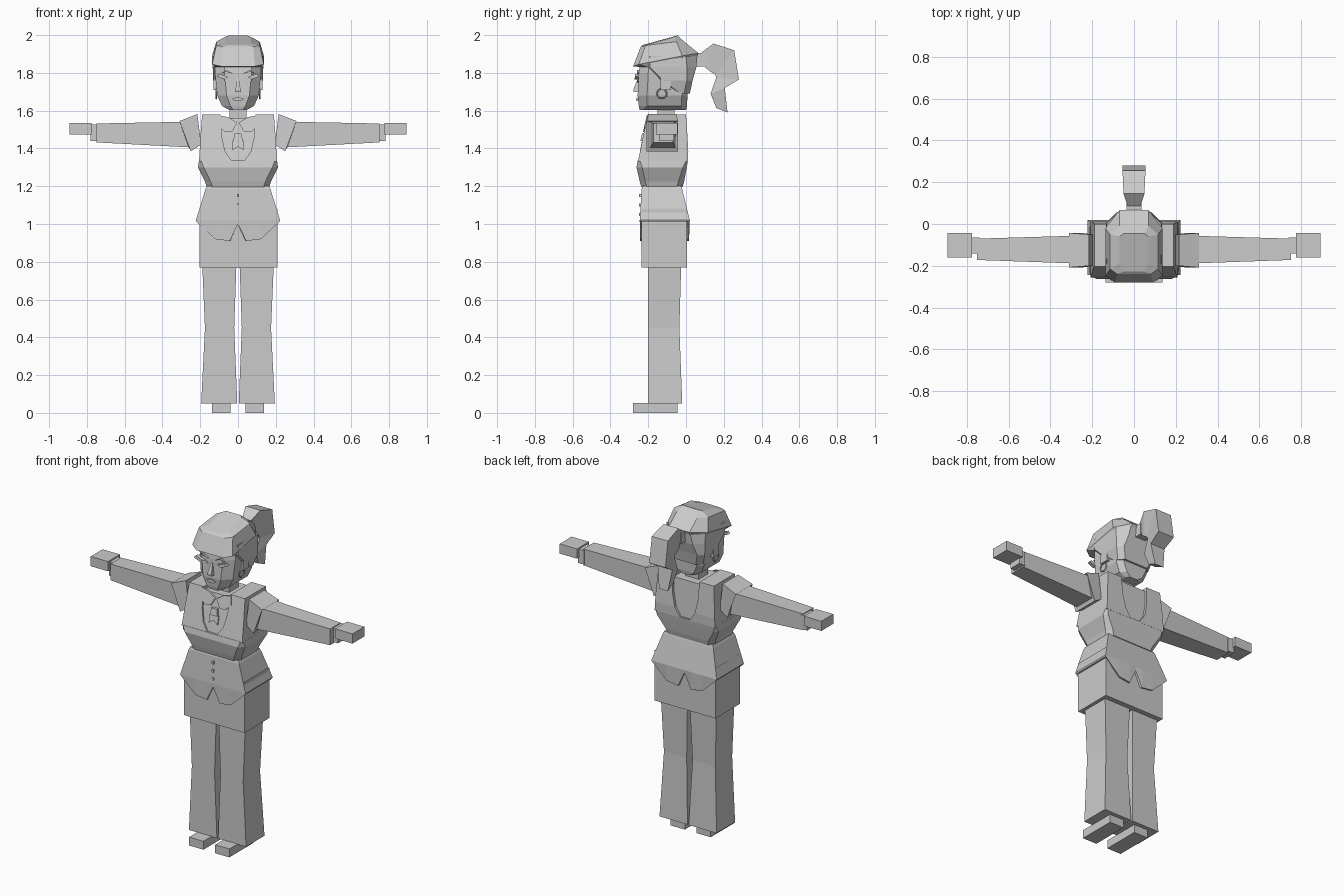
import bpy, bmesh, math

grey = bpy.data.materials.new("plain_grey")
grey.diffuse_color = (0.6, 0.6, 0.6, 1)


def finish(name, bm):
    bmesh.ops.recalc_face_normals(bm, faces=bm.faces)
    me = bpy.data.meshes.new(name)
    bm.to_mesh(me)
    bm.free()
    me.materials.append(grey)
    ob = bpy.data.objects.new(name, me)
    bpy.context.collection.objects.link(ob)
    return ob


def loft(name, rings, sx=1):
    """Skin a stack of equal-length rings and cap both ends."""
    bm = bmesh.new()
    vs = [[bm.verts.new((sx * x, y, z)) for x, y, z in r] for r in rings]
    n = len(vs[0])
    for a, b in zip(vs, vs[1:]):
        for i in range(n):
            j = (i + 1) % n
            bm.faces.new((a[i], a[j], b[j], b[i]))
    bm.faces.new(vs[0])
    bm.faces.new(vs[-1])
    return finish(name, bm)


def rect(z, x0, x1, y0, y1):
    return [(x0, y0, z), (x1, y0, z), (x1, y1, z), (x0, y1, z)]


def rect_x(x, y0, y1, z0, z1, lean=0):
    return [(x, y0, z0), (x, y1, z0), (x + lean, y1, z1), (x + lean, y0, z1)]


def octo(z, hw, y0, y1, c, cb=0.03):
    h = [(hw - c, y0, z), (hw, y0 + c, z), (hw, y1 - cb, z), (hw - cb, y1, z)]
    return both(h)


def both(half):
    return half + [(-x, y, z) for x, y, z in reversed(half)]


def box(name, x0, x1, y0, y1, z0, z1, sx=1):
    return loft(name, [rect(z0, x0, x1, y0, y1), rect(z1, x0, x1, y0, y1)], sx)


def plate(name, pts, yf, t=0.008, sx=1):
    """Thin plate drawn in x/z, lying on the surface y = yf(z)."""
    return loft(name, [[(x, yf(z) - d, z) for x, z in pts] for d in (0, t)], sx)


# Legs, shoes and sleeves, one per side
for sx, side in ((-1, "right"), (1, "left")):
    loft(side + "_trouser_leg", [rect(0.05, .004, .195, -.2, -.02),
         rect(.45, .02, .175, -.2, -.035), rect(.8, .008, .19, -.2, -.025)], sx)
    box(side + "_shoe", .04, .137, -.28, -.045, 0, .052, sx)
    loft(side + "_shoulder_puff", [rect_x(.195, -.2, -.05, 1.42, 1.582, .02),
         rect_x(.25, -.208, -.043, 1.385, 1.545, .06),
         rect_x(.262, -.19, -.055, 1.41, 1.54, .03)], sx)
    loft(side + "_sleeve", [rect_x(.24, -.19, -.055, 1.405, 1.542),
         rect_x(.75, -.172, -.07, 1.432, 1.532)], sx)
    box(side + "_cuff", .74, .782, -.142, -.064, 1.44, 1.527, sx)
    box(side + "_hand", .775, .893, -.16, -.044, 1.475, 1.535, sx)
    # Jacket shoulder with the curved neckline along its inner edge
    loft(side + "_jacket_shoulder", [rect(1.33, .03, .207, -.255, .01),
         rect(1.385, .068, .203, -.243, .012), rect(1.46, .085, .199, -.228, .008),
         rect(1.58, .092, .19, -.203, 0)], sx)

box("hips", -.205, .21, -.235, .005, .77, 1.08)

# Flared jacket tail with pointed hems and notches at front and back
F = [-1, -.55, -.2, 0, .2, .55, 1]


def tail(hw, y0, y1, zs):
    return [(f * hw, y0, z) for f, z in zip(F, zs)] + \
           [(-f * hw, y1, z) for f, z in zip(F, zs)]


hem = [1.012, .92, .91, 1.0, .91, .92, 1.012]
loft("jacket_tail", [tail(.165, -.23, -.025, [1.2] * 7), tail(.172, -.235, -.02, [1.185] * 7),
     tail(.223, -.245, .02, [1.02] * 7), tail(.22, -.243, .016, hem),
     tail(.19, -.225, -.005, hem)])

# Jacket bodice, fullest at the bust
loft("jacket_bodice", [octo(1.195, .165, -.236, -.018, .03), octo(1.225, .175, -.245, -.01, .03),
     octo(1.3, .212, -.262, .004, .03, .02), octo(1.335, .207, -.256, .01, .012, .01)])


def chest(z):
    return -.248 + (z - 1.33) * .21


# Shirt, collar, bow and buttons
loft("shirt", [rect(1.32, -.1, .1, -.246, 0), rect(1.56, -.1, .1, -.198, -.012)])
for sx, side in ((-1, "right"), (1, "left")):
    plate(side + "_collar", [(.005, 1.535), (.05, 1.565), (.1, 1.575), (.105, 1.52),
                             (.07, 1.487), (.03, 1.49)], chest, .012, sx)
    plate(side + "_bow_tail", [(.0, 1.45), (.03, 1.44), (.03, 1.39), (.0, 1.41)],
          chest, .008, sx)
plate("bow_knot", [(-.018, 1.48), (.018, 1.48), (.025, 1.44), (-.025, 1.44)], chest, .016)
for i, z in enumerate((1.05, 1.1, 1.15)):
    box(f"button_{i}", -.006, .006, -.248, -.235, z - .008, z + .008)

# Neck and head
box("neck", -.045, .045, -.15, -.06, 1.53, 1.64)
loft("head", [octo(1.603, .045, -.245, -.0, .02, .02), octo(1.625, .085, -.25, .005, .045),
     octo(1.68, .11, -.256, .008, .05), octo(1.8, .122, -.25, .01, .05),
     octo(1.88, .12, -.24, .02, .05)])

# Hair at the back, cap and ponytail
loft("back_hair", [octo(1.69, .11, -.04, .02, .01), octo(1.76, .131, -.13, .035, .01),
     octo(1.83, .134, -.2, .055, .01, .05), octo(1.89, .132, -.2, .06, .01, .06)])
loft("hair_cap", [
    both([(.08, -.235, 1.83), (.118, -.2, 1.83), (.12, -.02, 1.85), (.06, .05, 1.86)]),
    both([(.09, -.28, 1.835), (.137, -.25, 1.845), (.137, -.02, 1.89), (.07, .066, 1.905)]),
    both([(.08, -.24, 1.938), (.115, -.215, 1.945), (.115, -.05, 1.965), (.07, -.01, 1.966)]),
    both([(.05, -.228, 1.948), (.07, -.19, 1.957), (.07, -.06, 1.99), (.05, -.045, 1.998)])])
loft("hair_band", [[(x, y, z) for x, z in ((-.035, 1.835), (.035, 1.835), (.035, 1.905),
     (-.035, 1.905))] for y in (.03, .1)])
# Ponytail sections: inner point, outer point, half widths
sections = [((.1, 1.83), (.085, 1.91), .03, .03), ((.125, 1.81), (.145, 1.955), .035, .05),
            ((.155, 1.79), (.255, 1.92), .035, .055), ((.16, 1.775), (.28, 1.765), .035, .055),
            ((.13, 1.69), (.205, 1.72), .035, .05), ((.16, 1.615), (.22, 1.59), .025, .03)]
loft("ponytail", [[(-a, *p), (a, *p), (b, *q), (-b, *q)] for p, q, a, b in sections])

# Face details
def face(z):
    return -.256 + max(0, z - 1.68) * .05


for sx, side in ((-1, "right"), (1, "left")):
    plate(side + "_eyebrow", [(.025, 1.795), (.06, 1.815), (.085, 1.8), (.06, 1.805)], face, .01, sx)
    plate(side + "_eye", [(.025, 1.76), (.045, 1.777), (.068, 1.775), (.072, 1.757),
                          (.045, 1.75)], face, .006, sx)
    plate(side + "_eyelash", [(.05, 1.778), (.1, 1.795), (.112, 1.782), (.07, 1.765)],
          face, .02, sx)
    box(side + "_ear", .105, .13, -.135, -.08, 1.71, 1.795, sx)
    bpy.ops.mesh.primitive_torus_add(major_segments=12, minor_segments=4, major_radius=.026,
                                     minor_radius=.004, location=(sx * .115, -.128, 1.69),
                                     rotation=(0, math.pi / 2, 0))
    ring = bpy.context.object
    ring.name = side + "_earring"
    ring.data.materials.append(grey)
loft("nose", [rect(1.7, -.016, .016, -.278, -.24), rect(1.715, -.013, .013, -.278, -.24),
     rect(1.77, -.005, .005, -.255, -.24)])
plate("mouth", [(-.032, 1.662), (-.01, 1.67), (.01, 1.67), (.032, 1.662), (.012, 1.65),
                (-.012, 1.65)], face, .007)
